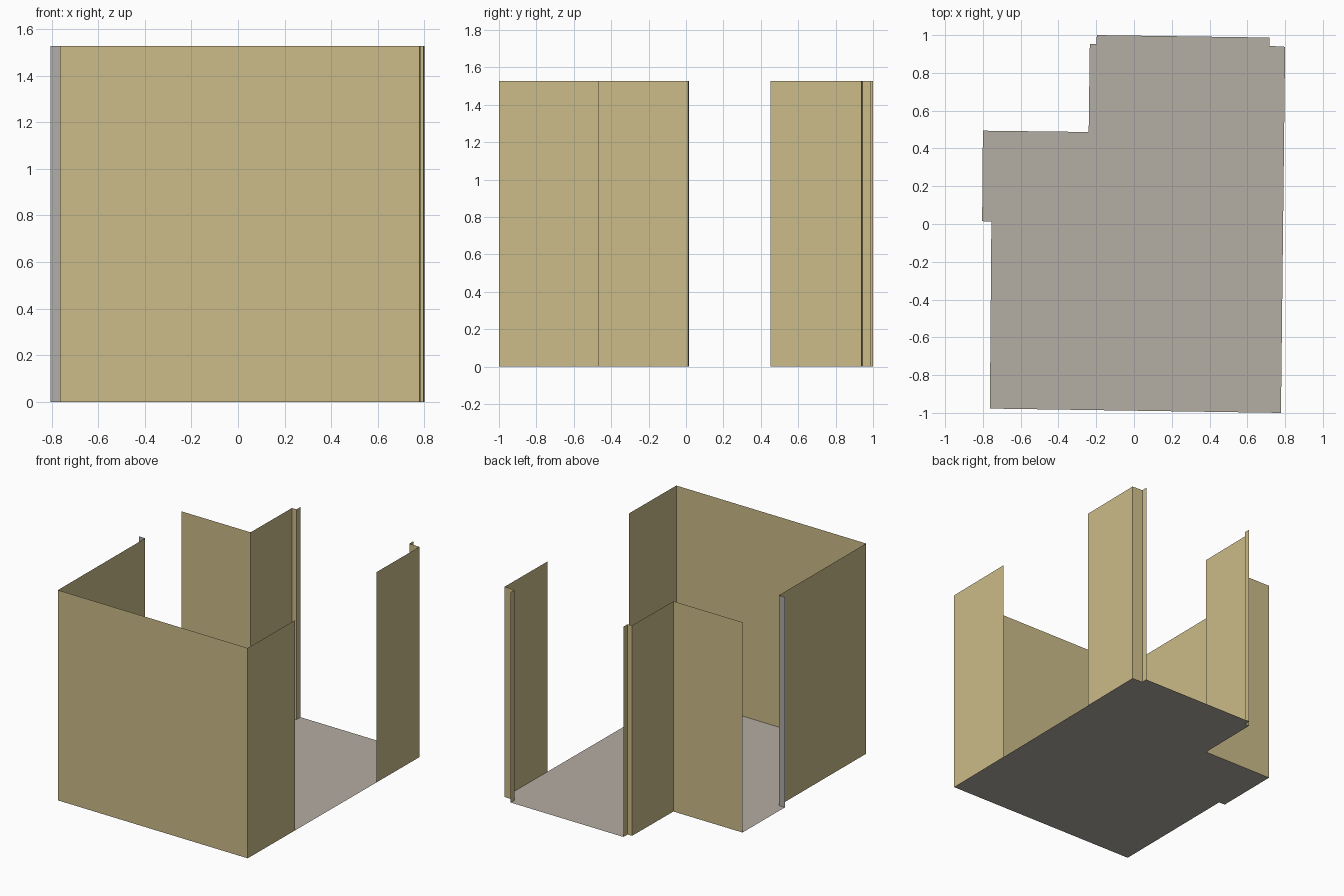
import bpy

if "Cube" in bpy.data.objects:
    bpy.data.objects.remove(bpy.data.objects["Cube"])

HEIGHT = 1.527


def srgb(r, g, b):
    lin = [((c / 255 + 0.055) / 1.055) ** 2.4 for c in (r, g, b)]
    return (*lin, 1.0)


def material(name, colour):
    m = bpy.data.materials.new(name)
    m.diffuse_color = colour
    m.use_nodes = True
    m.node_tree.nodes["Principled BSDF"].inputs["Base Color"].default_value = m.diffuse_color
    return m


tan = material("tan_wall", srgb(204, 188, 137))
floor_grey = material("warm_grey_floor", srgb(180, 173, 163))
trim_grey = material("grey_return", srgb(176, 173, 168))


def mesh_object(name, verts, faces, mat):
    mesh = bpy.data.meshes.new(name)
    mesh.from_pydata(verts, [], faces)
    mesh.materials.append(mat)
    ob = bpy.data.objects.new(name, mesh)
    bpy.context.collection.objects.link(ob)
    return ob


def wall(name, path, mat=tan):
    """Thin vertical wall standing on a plan path."""
    n = len(path)
    verts = [(x, y, 0) for x, y in path] + [(x, y, HEIGHT) for x, y in path]
    faces = [(i + 1, i, n + i, n + i + 1) for i in range(n - 1)]
    return mesh_object(name, verts, faces, mat)


# Room outline, counter-clockwise from the front left corner
plan = [(-0.763, -0.977), (0.778, -1.0), (0.80, 0.938), (0.717, 0.943),
        (0.717, 0.987), (-0.197, 1.0), (-0.198, 0.953), (-0.234, 0.953),
        (-0.24, 0.487), (-0.80, 0.494), (-0.804, 0.015), (-0.755, 0.012)]

# Floor
mesh_object("floor", [(x, y, 0) for x, y in plan], [tuple(range(len(plan)))], floor_grey)

# Left, front and front part of the right wall, up to the side opening
wall("front_walls", [plan[11], plan[0], plan[1], (0.784, -0.465)])

# Right wall behind the opening, with its stepped jamb
wall("back_right_wall", [(0.794, 0.453), plan[2], plan[3], plan[4]])

# Inner corner walls at the back left, with stepped jamb
wall("back_left_walls", plan[5:10])

# Short return beside the left opening
wall("left_return", plan[10:12], trim_grey)
